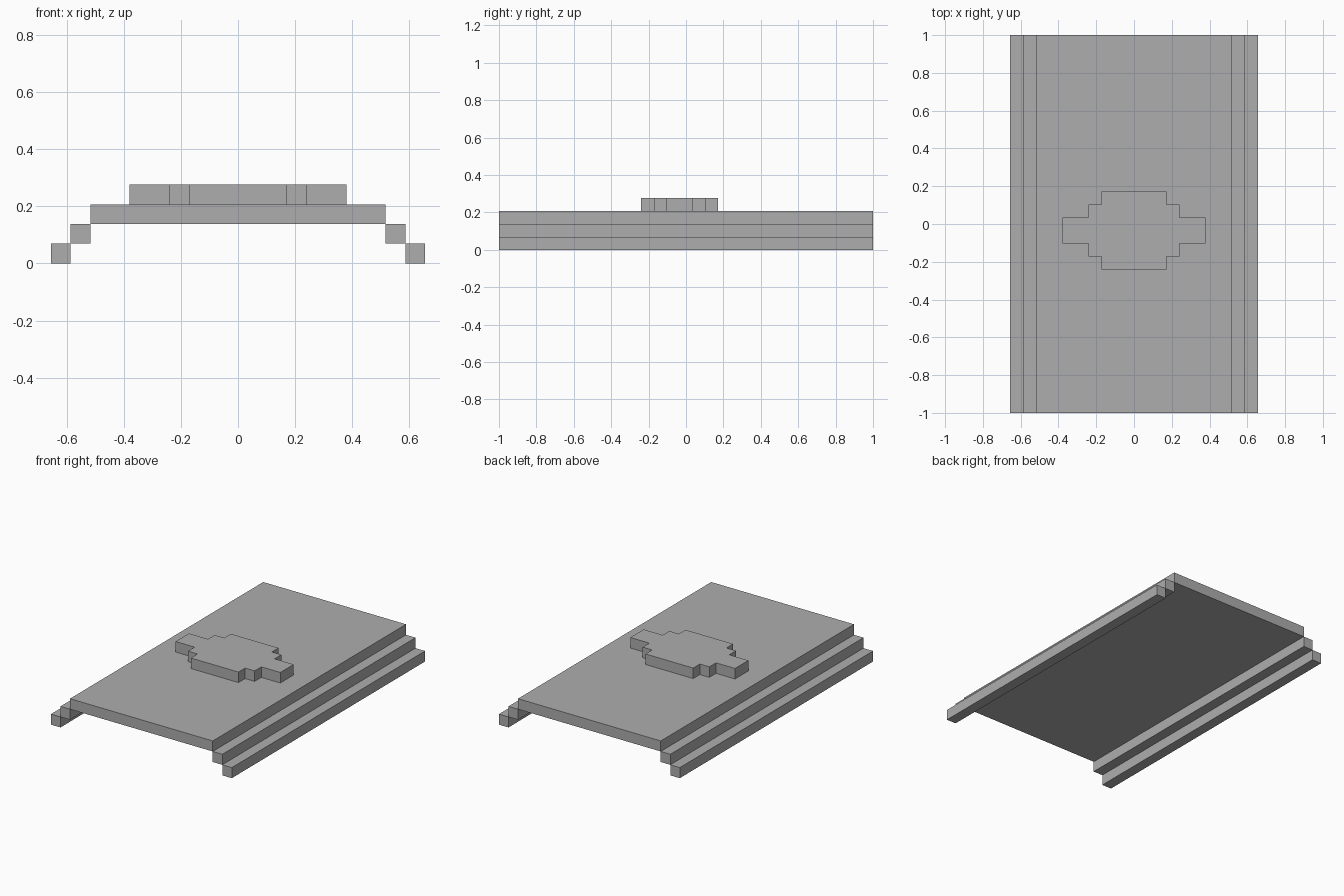
import bpy
import bmesh

cube = bpy.data.objects.get("Cube")
if cube:
    bpy.data.objects.remove(cube, do_unlink=True)

U = 2 / 29  # one block of the grid

grey = bpy.data.materials.new("plain grey")
grey.use_nodes = True
colour = (0.42, 0.42, 0.42, 1)
grey.diffuse_color = colour
grey.node_tree.nodes["Principled BSDF"].inputs["Base Color"].default_value = colour


def prism(name, outline, layer):
    """Extrude an outline, given in blocks, one block up from its layer."""
    bm = bmesh.new()
    base = bm.faces.new([bm.verts.new((x * U, y * U, layer * U)) for x, y in outline])
    top = bmesh.ops.extrude_face_region(bm, geom=[base])["geom"]
    verts = [v for v in top if isinstance(v, bmesh.types.BMVert)]
    bmesh.ops.translate(bm, verts=verts, vec=(0, 0, U))
    bmesh.ops.recalc_face_normals(bm, faces=bm.faces)
    mesh = bpy.data.meshes.new(name)
    bm.to_mesh(mesh)
    bm.free()
    mesh.materials.append(grey)
    obj = bpy.data.objects.new(name, mesh)
    bpy.context.collection.objects.link(obj)
    return obj


def rectangle(x0, x1, y0=-14.5, y1=14.5):
    return [(x0, y0), (x1, y0), (x1, y1), (x0, y1)]


# Stepped side rails, touching edge to edge
for side, sign in (("left", 1), ("right", -1)):
    prism(side + "_lower_rail", rectangle(8.5 * sign, 9.5 * sign), 0)
    prism(side + "_upper_rail", rectangle(7.5 * sign, 8.5 * sign), 1)

# Main deck
prism("deck", rectangle(-7.5, 7.5), 2)

# Stepped raised plate, its half outline mirrored across x
half = [(2.5, -3.5), (2.5, -2.5), (3.5, -2.5), (3.5, -1.5), (5.5, -1.5),
        (5.5, 0.5), (3.5, 0.5), (3.5, 1.5), (2.5, 1.5), (2.5, 2.5)]
prism("raised_plate", half + [(-x, y) for x, y in reversed(half)], 3)
